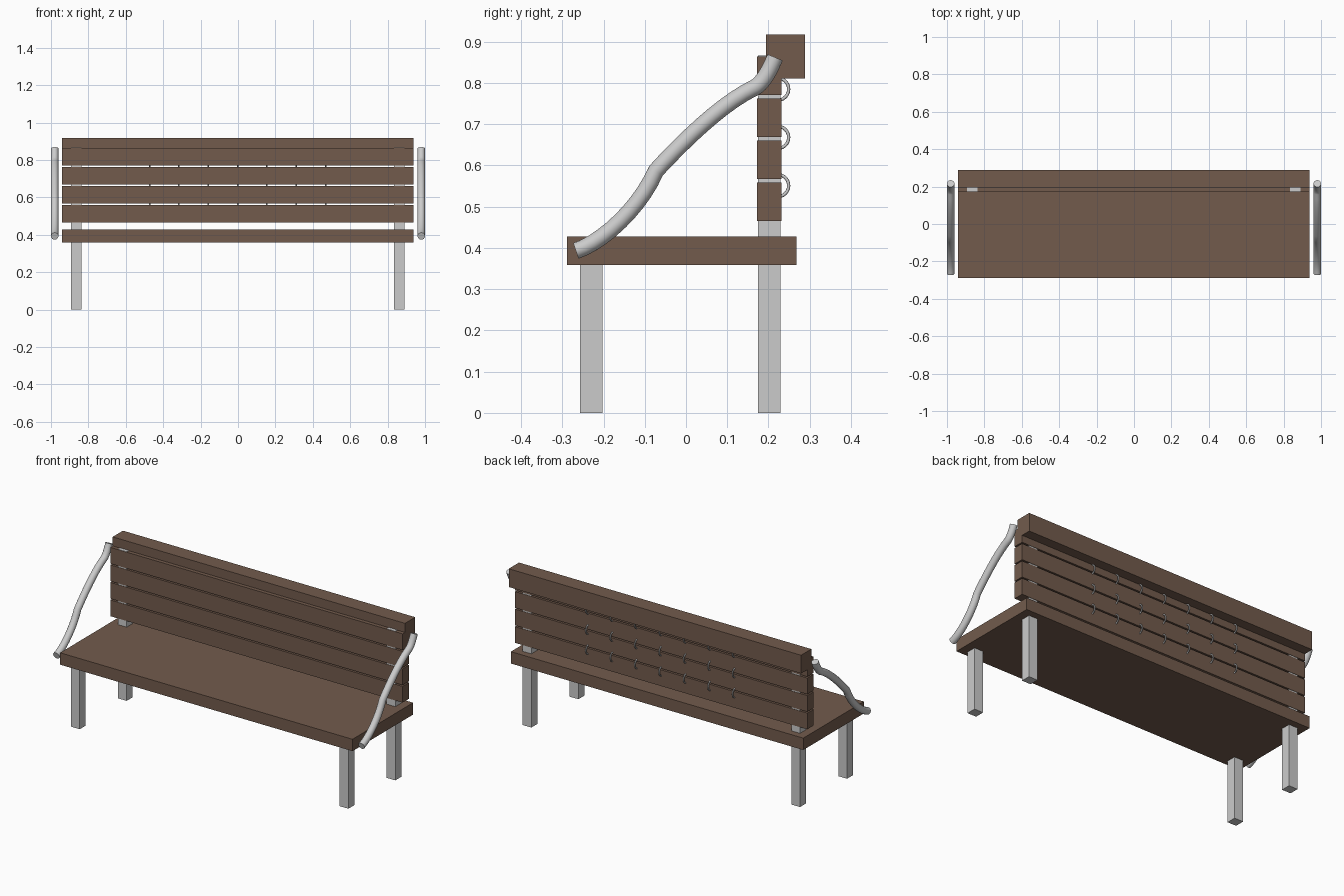
import bpy
from math import radians

if "Cube" in bpy.data.objects:
    bpy.data.objects.remove(bpy.data.objects["Cube"])

wood = bpy.data.materials.new("brown_wood")
wood.diffuse_color = (0.17, 0.105, 0.073, 1)
wood.use_nodes = True
wood.node_tree.nodes["Principled BSDF"].inputs["Base Color"].default_value = wood.diffuse_color
CX = -0.002  # timber and legs sit a hair left of centre


def box(name, x, y, z, mat=None):
    """Box from (min, max) ranges on each axis."""
    lo, hi = zip(x, y, z)
    bpy.ops.mesh.primitive_cube_add(size=1, location=[(a + b) / 2 for a, b in zip(lo, hi)])
    ob = bpy.context.object
    ob.name = name
    ob.scale = [b - a for a, b in zip(lo, hi)]
    bpy.ops.object.transform_apply(location=False, rotation=False, scale=True)
    if mat:
        ob.data.materials.append(mat)
    return ob


def armrest(name, x):
    """Bent round tube: (left handle, point, right handle) in the y-z plane."""
    knots = [((-.30, .38), (-.267, .393), (-.20, .415)),
             ((-.11, .50), (-.073, .587), (-.01, .655)),
             ((.085, .75), (.167, .789), (.187, .80)),
             ((.205, .835), (.216, .862), (.225, .88))]
    cu = bpy.data.curves.new(name, 'CURVE')
    cu.dimensions = '3D'
    cu.bevel_depth = 0.02
    cu.bevel_resolution = 6
    cu.resolution_u = 10
    cu.use_fill_caps = True
    sp = cu.splines.new('BEZIER')
    sp.bezier_points.add(len(knots) - 1)
    for p, (l, c, r) in zip(sp.bezier_points, knots):
        p.handle_left_type = p.handle_right_type = 'FREE'
        p.co = (x, *c)
        p.handle_left = (x, *l)
        p.handle_right = (x, *r)
    ob = bpy.data.objects.new(name, cu)
    bpy.context.collection.objects.link(ob)
    bpy.ops.object.select_all(action='DESELECT')
    ob.select_set(True)
    bpy.context.view_layer.objects.active = ob
    bpy.ops.object.convert(target='MESH')
    bpy.ops.object.shade_smooth_by_angle(angle=radians(40))


# Seat, back slats and top rail
span = (CX - 0.939, CX + 0.939)
box("seat", span, (-0.288, 0.268), (0.359, 0.428), wood)
for i in range(4):
    z = 0.465 + i * 0.1018
    box(f"back_slat_{i + 1}", span, (0.172, 0.231), (z, z + 0.094), wood)
box("top_rail", span, (0.194, 0.288), (0.811, 0.917), wood)

# Legs: the rear pair runs up through the slats as back posts
for side, s in (("left", -1), ("right", 1)):
    x = CX + s * 0.863
    xr = (x - 0.028, x + 0.028)
    box(f"front_leg_{side}", xr, (-0.257, -0.202), (0, 0.37))
    box(f"rear_post_{side}", xr, (0.174, 0.229), (0, 0.866))
    armrest(f"armrest_{side}", s * 0.98)

# Rings tying the slats together at the back
for row, z in enumerate((0.551, 0.668, 0.785)):
    for col in range(-3, 4):
        bpy.ops.mesh.primitive_torus_add(
            location=(CX + col * 0.157, 0.222, z), rotation=(0, radians(90), 0),
            major_radius=0.027, minor_radius=0.004, major_segments=24, minor_segments=8)
        bpy.context.object.name = f"slat_ring_{row + 1}_{col + 4}"
        bpy.ops.object.shade_smooth()
